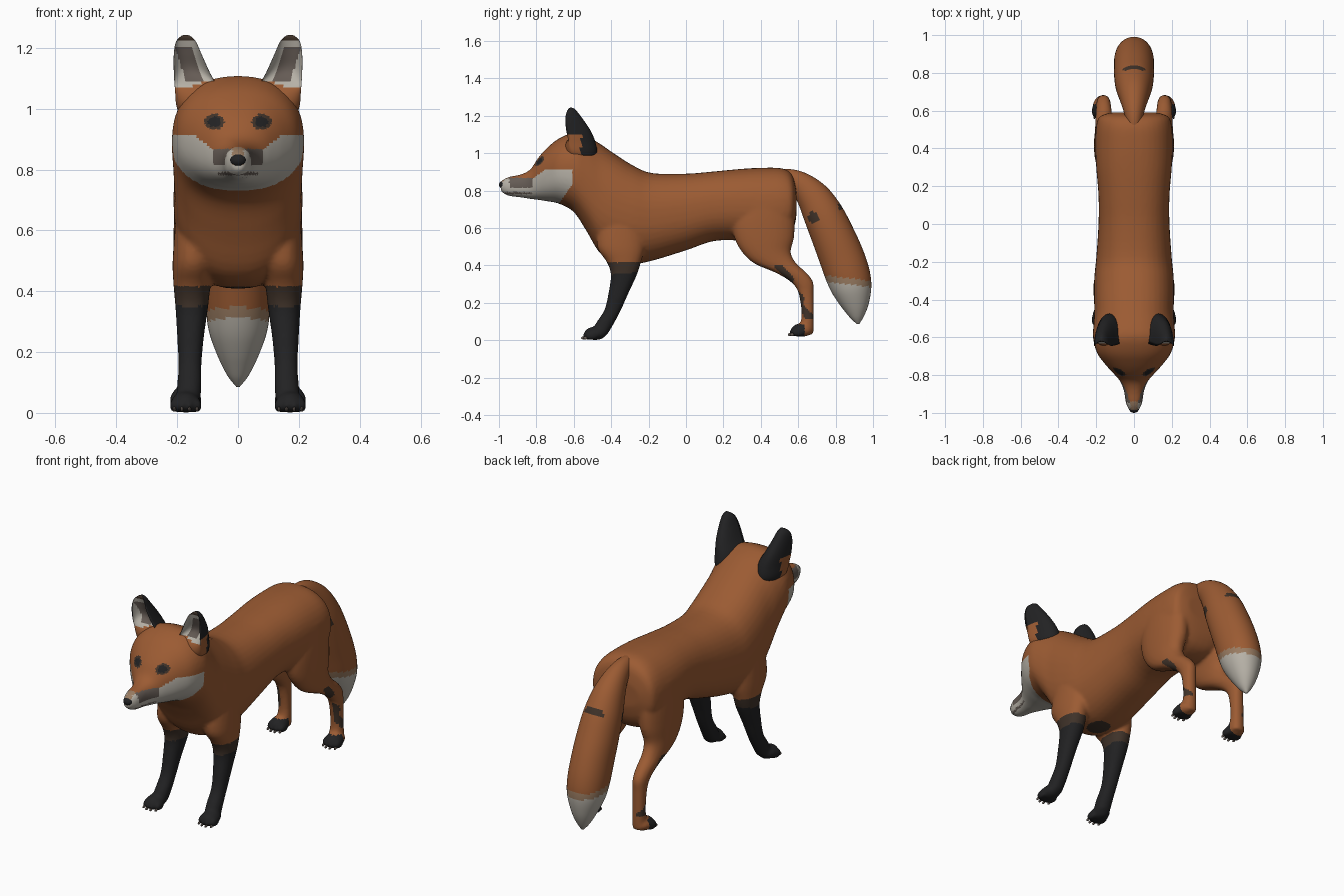
import bpy, bmesh, math
from mathutils import Vector, Matrix

if "Cube" in bpy.data.objects:
    bpy.data.objects.remove(bpy.data.objects["Cube"])

# ---------- colours ----------
COLOURS = {
    "orange_fur": (0.33, 0.105, 0.033), "black_fur": (0.016, 0.016, 0.017),
    "white_fur": (0.47, 0.44, 0.385), "dark_brown_fur": (0.05, 0.032, 0.022),
    "grey_fur": (0.13, 0.105, 0.09), "tan_fur": (0.32, 0.20, 0.12),
}
MATS = []
for name, c in COLOURS.items():
    m = bpy.data.materials.new(name)
    m.diffuse_color = (*c, 1)
    m.use_nodes = True
    m.node_tree.nodes["Principled BSDF"].inputs["Base Color"].default_value = m.diffuse_color
    MATS.append(m)
ORANGE, BLACK, WHITE, BROWN, GREY, TAN = range(6)


# ---------- helpers ----------
def spline(rows, n=4):
    """Catmull-Rom subdivision of rows of numbers."""
    out = []
    for i in range(len(rows) - 1):
        p0, p1, p2, p3 = (rows[max(i - 1, 0)], rows[i], rows[i + 1],
                          rows[min(i + 2, len(rows) - 1)])
        for k in range(n):
            t = k / n
            out.append([0.5 * (2 * b + (c - a) * t + (2 * a - 5 * b + 4 * c - d) * t * t
                               + (3 * b - a - 3 * c + d) * t ** 3)
                        for a, b, c, d in zip(p0, p1, p2, p3)])
    return out + [list(rows[-1])]


def oval(centre, u, v, n=32, e=2.2):
    """Closed superellipse ring with half axes u and v."""
    pts = []
    for i in range(n):
        a = 2 * math.pi * i / n
        c, s = math.cos(a), math.sin(a)
        pts.append(centre + u * math.copysign(abs(c) ** (2 / e), c)
                   + v * math.copysign(abs(s) ** (2 / e), s))
    return pts


def loft(bm, rings):
    vs = [[bm.verts.new(p) for p in r] for r in rings]
    n = len(vs[0])
    faces = [bm.faces.new((a[i], a[(i + 1) % n], b[(i + 1) % n], b[i]))
             for a, b in zip(vs, vs[1:]) for i in range(n)]
    faces += [bm.faces.new(vs[0]), bm.faces.new(vs[-1])]
    bmesh.ops.recalc_face_normals(bm, faces=faces)


def ball(bm, loc, size):
    bmesh.ops.create_uvsphere(bm, u_segments=20, v_segments=12, radius=1,
                              matrix=Matrix.Translation(loc) @ Matrix.Diagonal((*size, 1)))


def make(name, bm, rule=None):
    me = bpy.data.meshes.new(name)
    bm.to_mesh(me)
    bm.free()
    ob = bpy.data.objects.new(name, me)
    bpy.context.collection.objects.link(ob)
    paint(ob, rule)
    return ob


def paint(ob, rule):
    me = ob.data
    me.materials.clear()
    for m in MATS:
        me.materials.append(m)
    for p in me.polygons:
        p.use_smooth = True
        p.material_index = rule(p.center, p.normal) if callable(rule) else (rule or 0)


# ---------- skin: head, neck, trunk and legs blended together ----------
skin = bmesh.new()
TRUNK = [  # y, top, bottom, half width
    (-.99, .85, .795, .022), (-.95, .872, .772, .042), (-.88, .887, .763, .054),
    (-.83, .915, .755, .075), (-.79, .975, .75, .11), (-.74, 1.03, .742, .155),
    (-.68, 1.078, .73, .197), (-.60, 1.108, .685, .217), (-.53, 1.09, .58, .214),
    (-.46, 1.05, .465, .21), (-.38, .995, .42, .212), (-.28, .932, .408, .21),
    (-.18, .893, .425, .20), (0, .89, .48, .188), (.15, .902, .53, .188),
    (.30, .916, .53, .20), (.42, .922, .50, .206), (.52, .917, .52, .20),
    (.57, .88, .58, .18), (.59, .80, .66, .12)]
loft(skin, [oval(Vector((0, y, (t + b) / 2)), Vector((w, 0, 0)), Vector((0, 0, (t - b) / 2)), 40, 2.3)
            for y, t, b, w in spline(TRUNK)])

FRONT_LEG = [  # z, front y, back y, inner x, outer x
    (.64, -.47, -.22, .06, .205), (.5, -.475, -.22, .075, .215), (.42, -.425, -.24, .09, .212),
    (.35, -.402, -.262, .098, .206), (.25, -.415, -.308, .112, .20), (.16, -.437, -.348, .12, .196),
    (.09, -.482, -.385, .12, .20), (.03, -.51, -.42, .125, .205)]
HIND_LEG = [
    (.78, .28, .57, .05, .20), (.65, .25, .58, .06, .21), (.55, .258, .578, .07, .212),
    (.47, .30, .56, .09, .21), (.41, .365, .59, .105, .207), (.36, .48, .645, .115, .204),
    (.31, .562, .68, .122, .20), (.25, .602, .682, .127, .197), (.13, .618, .683, .128, .197),
    (.06, .60, .683, .126, .20), (.03, .60, .68, .128, .20)]
claws = bmesh.new()
for s in (-1, 1):
    for leg, py, pz in ((FRONT_LEG, -.485, 0), (HIND_LEG, .62, .018)):
        loft(skin, [oval(Vector((s * (a + b) / 2, (f + k) / 2, z)), Vector(((b - a) / 2, 0, 0)),
                         Vector((0, (k - f) / 2, 0))) for z, f, k, a, b in spline(leg)])
        ball(skin, (s * .172, py, pz + .036), (.047, .06, .036))          # paw
        for i in range(4):                                               # toes and claws
            tx = s * (.172 + (i - 1.5) * .025)
            ty = py - .04 + .012 * abs(i - 1.5)
            ball(skin, (tx, ty, pz + .024), (.0155, .034, .024))
            ball(claws, (tx, ty - .03, pz + .012), (.005, .012, .008))
make("claws", claws, GREY)


def skin_colour(c, n):
    x, y, z = abs(c.x), c.y, c.z
    if y < -.6 and z > .68:                                              # head
        eye = ((x - .078) / .034) ** 2 + ((z - .957) / .025) ** 2
        if y < -.7 and eye < 1:
            return BLACK if eye < .4 else BROWN
        if y < -.82:                                                     # muzzle
            if abs(z - .787) < .005 and y > -.97:
                return GREY
            if z < .815:
                return WHITE
            if z < .868 and x > .018:
                return GREY if y > -.945 else WHITE
            return TAN if y < -.94 else ORANGE
        if z < min(.915, .85 + (y + .84) * .7) and y < -.61 - max(0, .83 - z) * .7:
            return WHITE                                                 # cheeks
    elif y < -.2 and z < .415:                                           # front stockings
        return BLACK if z < .355 + .1 * (y + .35) else BROWN
    elif y > .4 and z < .4:                                              # hind feet
        if z < .085 and y < .635:
            return BLACK
        line = .52 + (.37 - z) * .52
        if x > .165 and z > .11 and abs(y - line - .012 * math.sin(z * 60)) < .026:
            return BROWN
    return ORANGE


raw = make("skin_raw", skin)
remesh = raw.modifiers.new("blend", 'REMESH')
remesh.mode = 'VOXEL'
remesh.voxel_size = 0.009
soft = raw.modifiers.new("soften", 'SMOOTH')
soft.factor, soft.iterations = 0.5, 6
bpy.context.view_layer.update()
mesh = bpy.data.meshes.new_from_object(raw.evaluated_get(bpy.context.evaluated_depsgraph_get()))
body = bpy.data.objects.new("head_trunk_and_legs", mesh)
bpy.context.collection.objects.link(body)
bpy.data.objects.remove(raw)
paint(body, skin_colour)

# ---------- tail ----------
TAIL = [  # y, z, half width, half thickness
    (.44, .845, .04, .05), (.53, .86, .042, .055), (.61, .835, .058, .066), (.68, .765, .08, .09),
    (.735, .67, .098, .107), (.785, .56, .105, .115), (.83, .45, .106, .12), (.865, .35, .105, .119),
    (.888, .27, .096, .106), (.905, .19, .068, .075), (.915, .125, .036, .038), (.921, .086, .006, .006)]
rows = spline(TAIL, 7)
rings = []
for i, (y, z, w, h) in enumerate(rows):
    a, b = rows[max(i - 1, 0)], rows[min(i + 1, len(rows) - 1)]
    t = Vector((0, b[0] - a[0], b[1] - a[1])).normalized()
    rings.append(oval(Vector((0, y, z)), Vector((w, 0, 0)), Vector((0, -t.z, t.y)) * h, 48, 2.05))
bm = bmesh.new()
loft(bm, rings)


def tail_colour(c, n):
    edge = c.z + .12 * (c.y - .88)
    if edge < .297:
        return WHITE
    if edge < .33:
        return TAN
    if math.hypot(c.y - .68, c.z - .655) < .03 or math.hypot(c.y - .825, c.z - .71) < .016:
        return BROWN
    return ORANGE


make("tail", bm, tail_colour)

# ---------- ears: cupped shells ----------
EAR = [  # z, inner x, outer x, rim y, back y, cup depth
    (.95, .08, .17, -.57, -.50, -.4), (1.0, .055, .20, -.60, -.475, -.35),
    (1.06, .062, .207, -.625, -.485, -.1), (1.12, .093, .211, -.64, -.51, .35),
    (1.18, .12, .211, -.645, -.55, .4), (1.22, .138, .204, -.638, -.58, .3),
    (1.238, .155, .188, -.627, -.598, .1), (1.243, .168, .175, -.62, -.61, 0)]


def ear_colour(c, n):
    x, y, z = abs(c.x), c.y, c.z
    if n.y < -.1:
        if z < 1.075 + .3 * max(0, .15 - x):
            return ORANGE
        if abs(x - .135 - (z - 1.06) * .32) < .027 and 1.09 < z < 1.2:
            return GREY
        return WHITE if z < 1.225 else BROWN
    return ORANGE if x > .17 and y < -.56 and z < 1.1 else BLACK


for s, name in ((-1, "ear_right"), (1, "ear_left")):
    bm = bmesh.new()
    rings = []
    for z, xi, xo, yr, yb, cup in spline(EAR, 6):
        ring = []
        for i in range(40):
            a = 2 * math.pi * i / 40
            k = math.sin(a) if i <= 20 else -math.sin(a) * cup
            ring.append(Vector((s * ((xi + xo) / 2 + (xo - xi) / 2 * math.cos(a)), yr + (yb - yr) * k, z)))
        rings.append(ring)
    loft(bm, rings)
    make(name, bm, ear_colour)

# ---------- nose ----------
bm = bmesh.new()
ball(bm, (0, -.975, .83), (.027, .025, .022))
make("nose", bm, BLACK)
